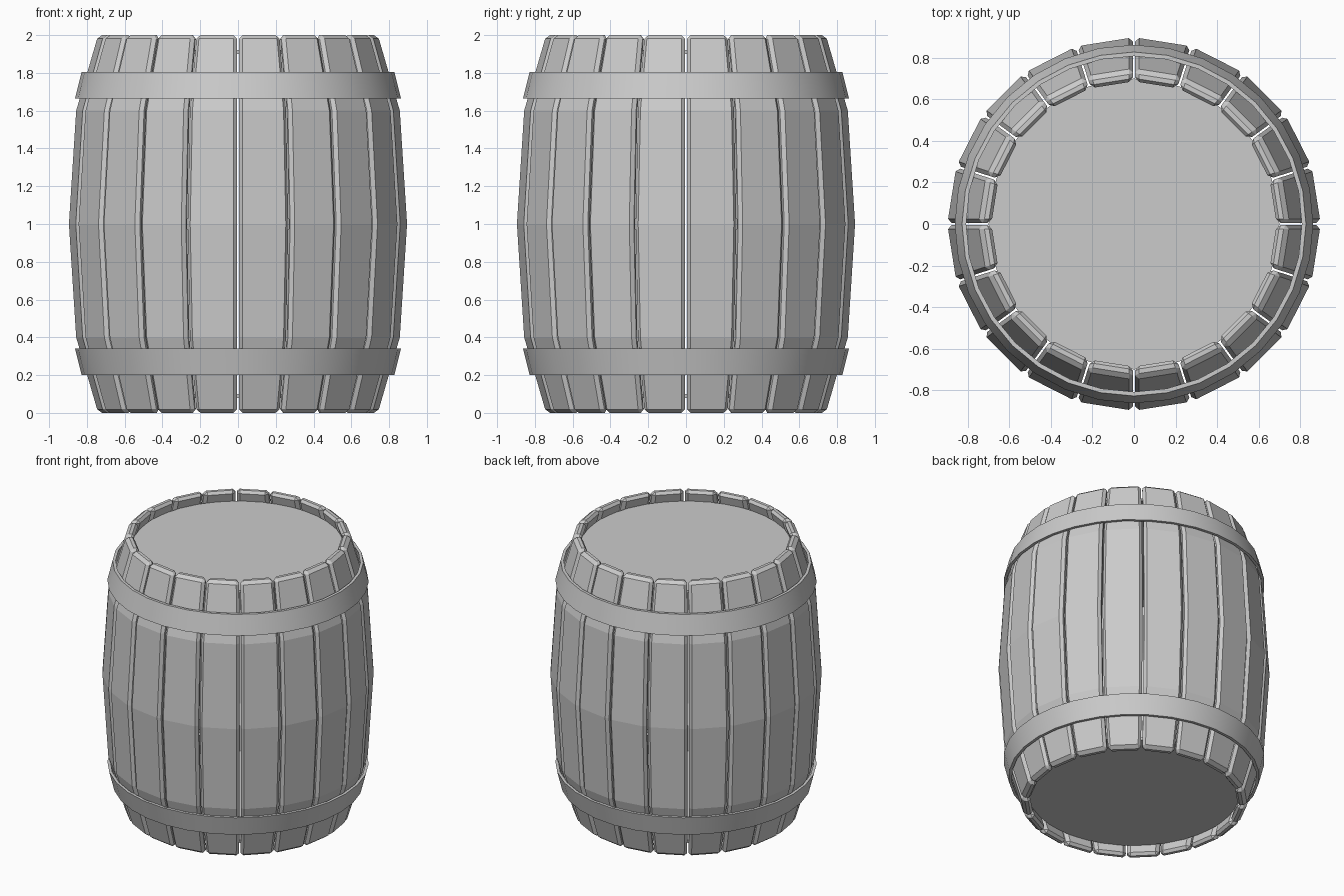
import bpy, bmesh
from math import pi, sin, cos, tan

if "Cube" in bpy.data.objects:
    bpy.data.objects.remove(bpy.data.objects["Cube"])

STAVES = 20
HALF = pi / STAVES
GAP = 0.005          # half gap between neighbouring staves
THICK = 0.062
# stave profile: height, distance of the outer face from the axis
PROFILE = [(0, 0.735), (0.4, 0.85), (1.0, 0.888), (1.6, 0.85), (2.0, 0.735)]


def finish(bm, name):
    bmesh.ops.recalc_face_normals(bm, faces=bm.faces)
    mesh = bpy.data.meshes.new(name)
    bm.to_mesh(mesh)
    bm.free()
    obj = bpy.data.objects.new(name, mesh)
    bpy.context.collection.objects.link(obj)
    return obj


def stave(index):
    # wedge-shaped plank following the bulging profile, with chamfered edges
    angle = HALF * (2 * index + 1)
    bm = bmesh.new()
    rings = []
    for z, r in PROFILE:
        ring = []
        for d, side in ((r, -1), (r, 1), (r - THICK, 1), (r - THICK, -1)):
            w = side * (d * tan(HALF) - GAP)
            ring.append(bm.verts.new((d * cos(angle) - w * sin(angle),
                                      d * sin(angle) + w * cos(angle), z)))
        rings.append(ring)
    for a, b in zip(rings, rings[1:]):
        for i in range(4):
            j = (i + 1) % 4
            bm.faces.new((a[i], a[j], b[j], b[i]))
    bm.faces.new(rings[0])
    bm.faces.new(rings[-1])
    obj = finish(bm, f"stave_{index + 1}")
    bevel = obj.modifiers.new("chamfer", 'BEVEL')
    bevel.width = 0.02
    bevel.segments = 1
    bevel.limit_method = 'ANGLE'
    bevel.angle_limit = 0.8


def hoop(name, section, n=32):
    # closed cross-section spun round the axis
    bm = bmesh.new()
    rings = [[bm.verts.new((r * cos(2 * pi * k / n), r * sin(2 * pi * k / n), z))
              for r, z in section] for k in range(n)]
    m = len(section)
    for k in range(n):
        a, b = rings[k], rings[(k + 1) % n]
        for i in range(m):
            j = (i + 1) % m
            bm.faces.new((a[i], b[i], b[j], a[j]))
    obj = finish(bm, name)
    bpy.ops.object.select_all(action='DESELECT')
    obj.select_set(True)
    bpy.context.view_layer.objects.active = obj
    bpy.ops.object.shade_smooth_by_angle(angle=0.6)


# staves
for s in range(STAVES):
    stave(s)

# hoops, flaring toward the belly
top = [(0.828, 1.805), (0.863, 1.665), (0.843, 1.665), (0.808, 1.805)]
hoop("upper_hoop", top)
hoop("lower_hoop", [(r, 2.005 - z) for r, z in top])

# recessed heads
for name, z in (("top_head", 1.91), ("bottom_head", 0.09)):
    bpy.ops.mesh.primitive_cylinder_add(vertices=32, radius=0.70, depth=0.02,
                                        location=(0, 0, z))
    bpy.context.object.name = name
